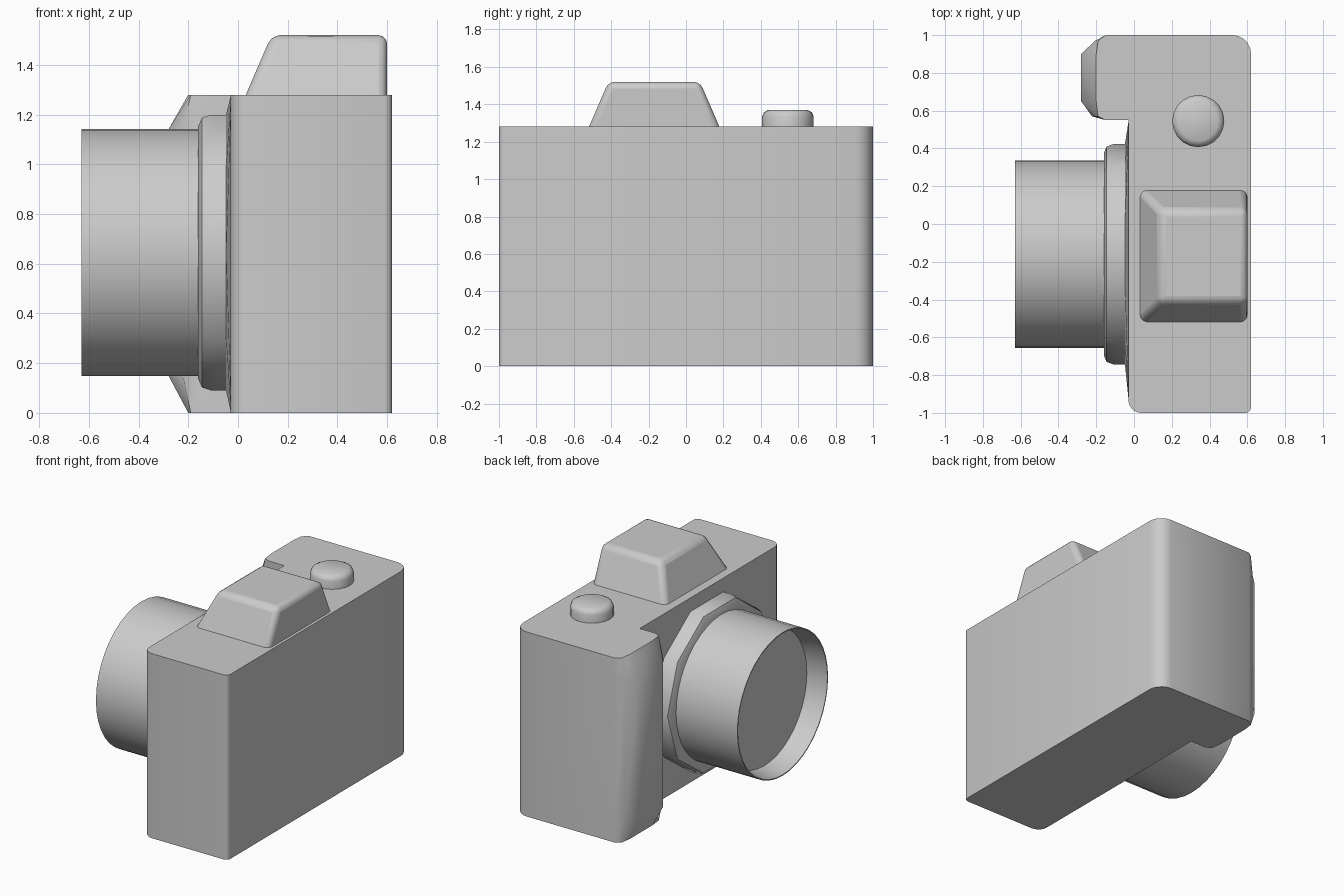
import bpy, bmesh
from math import cos, sin, pi, radians

if "Cube" in bpy.data.objects:
    bpy.data.objects.remove(bpy.data.objects["Cube"])

def finish(name, bm, bevel=0.0, segs=3, angle=35):
    bmesh.ops.recalc_face_normals(bm, faces=bm.faces[:])
    me = bpy.data.meshes.new(name)
    bm.to_mesh(me)
    bm.free()
    ob = bpy.data.objects.new(name, me)
    bpy.context.collection.objects.link(ob)
    if bevel:
        m = ob.modifiers.new("Bevel", 'BEVEL')
        m.width, m.segments = bevel, segs
        m.limit_method, m.angle_limit = 'ANGLE', radians(25)
    bpy.context.view_layer.objects.active = ob
    ob.select_set(True)
    bpy.ops.object.shade_smooth_by_angle(angle=radians(angle))
    ob.select_set(False)
    return ob

def loft(name, rings, **kw):
    """Skin closed rings of equal length and cap both ends."""
    bm = bmesh.new()
    vs = [[bm.verts.new(p) for p in r] for r in rings]
    n = len(rings[0])
    for a, b in zip(vs, vs[1:]):
        for i in range(n):
            j = (i + 1) % n
            bm.faces.new((a[i], a[j], b[j], b[i]))
    bm.faces.new(vs[0])
    bm.faces.new(vs[-1])
    return finish(name, bm, **kw)

def arc(cx, cy, r, a0, n=5):
    return [(cx + r * cos(radians(a0 + 90 * i / n)), cy + r * sin(radians(a0 + 90 * i / n)))
            for i in range(n + 1)]

def ring_x(x, r, n):
    return [(x, LY + r * cos(2 * pi * i / n), LZ + r * sin(2 * pi * i / n)) for i in range(n)]

LY, LZ = -0.16, 0.645

# Body with hand grip: plan outline, grip nose pulled in at top and bottom
def outline(z, nose):
    pts = arc(0.52, 0.90, 0.10, 0)
    pts += [(-0.15, 1.0)]
    pts += [(-0.19 - 0.2 * nose, 0.97), (-0.2 - nose, 0.90),
            (-0.2 - nose, 0.65), (-0.19 - 0.4 * nose, 0.57)]
    pts += [(-0.15, 0.55), (-0.03, 0.55)]
    pts += arc(0.04, -0.93, 0.07, 180)
    pts += arc(0.59, -0.97, 0.03, 270, 3)
    return [(x, y, z) for x, y in pts]

loft("camera_body", [outline(0, 0), outline(0.15, 0.08),
                     outline(1.14, 0.08), outline(1.28, 0)], angle=40)

# Shallow front panel rising towards the lens mount
bm = bmesh.new()
for p in ring_x(-0.048, 0.583, 10):
    bm.verts.new(p)
for x in (-0.028, 0.06):
    for y in (-0.94, 0.55):
        for z in (0.0, 1.28):
            bm.verts.new((x, y, z))
bmesh.ops.convex_hull(bm, input=bm.verts[:])
finish("front_panel", bm)

# Ten-sided lens mount with a rounded front edge
loft("lens_mount", [ring_x(0.0, 0.583, 10), ring_x(-0.11, 0.583, 10),
                    ring_x(-0.145, 0.57, 10), ring_x(-0.16, 0.535, 10)], angle=40)

# Lens barrel with recessed glass
loft("lens_barrel", [ring_x(-0.05, 0.497, 40), ring_x(-0.63, 0.497, 40),
                     ring_x(-0.63, 0.49, 40), ring_x(-0.49, 0.465, 40)])

# Viewfinder hump: sloped front and sides, upright back
def rect(x0, x1, y0, y1, z):
    return [(x0, y0, z), (x1, y0, z), (x1, y1, z), (x0, y1, z)]

loft("viewfinder_hump", [rect(0.01, 0.60, -0.54, 0.20, 1.23),
                         rect(0.135, 0.60, -0.415, 0.075, 1.52)], bevel=0.035, angle=40)

# Shutter button
def disc(r, z):
    return [(0.34 + r * cos(pi * i / 10), 0.545 + r * sin(pi * i / 10), z) for i in range(20)]

loft("shutter_button", [disc(0.138, 1.26), disc(0.138, 1.335), disc(0.128, 1.358),
                        disc(0.105, 1.37)], angle=40)
